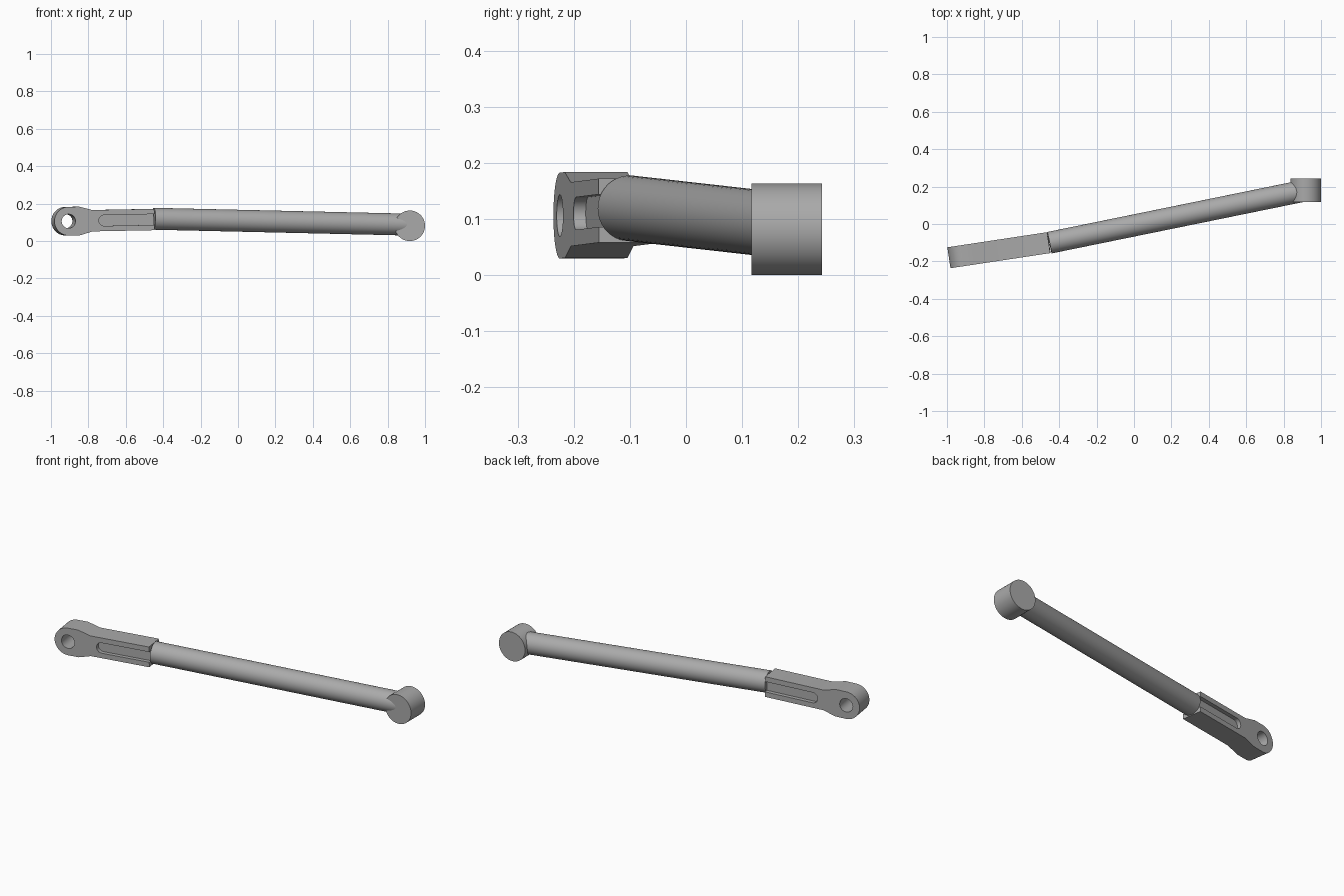
import bpy, bmesh
from math import sin, cos, pi, radians
from mathutils import Vector, Matrix

if "Cube" in bpy.data.objects:
    bpy.data.objects.remove(bpy.data.objects["Cube"], do_unlink=True)

COLOUR = (0.4, 0.4, 0.4, 1)
steel = bpy.data.materials.new("grey steel")
steel.use_nodes = True
steel.diffuse_color = COLOUR
steel.node_tree.nodes["Principled BSDF"].inputs["Base Color"].default_value = COLOUR


def finish(bm, name):
    bmesh.ops.recalc_face_normals(bm, faces=bm.faces)
    mesh = bpy.data.meshes.new(name)
    bm.to_mesh(mesh)
    bm.free()
    mesh.materials.append(steel)
    ob = bpy.data.objects.new(name, mesh)
    bpy.context.collection.objects.link(ob)
    return ob


def smooth(ob):
    bpy.ops.object.select_all(action='DESELECT')
    ob.select_set(True)
    bpy.context.view_layer.objects.active = ob
    bpy.ops.object.shade_smooth_by_angle(angle=radians(30))


def prism(name, outline, y0, y1):
    """Extrude an (x, z) outline from y0 to y1."""
    bm = bmesh.new()
    face = bm.faces.new([bm.verts.new((x, y0, z)) for x, z in outline])
    made = bmesh.ops.extrude_face_region(bm, geom=[face])["geom"]
    verts = [v for v in made if isinstance(v, bmesh.types.BMVert)]
    bmesh.ops.translate(bm, verts=verts, vec=(0, y1 - y0, 0))
    return finish(bm, name)


def cylinder(name, start, end, radius, sides=64):
    start, end = Vector(start), Vector(end)
    axis = end - start
    turn = axis.to_track_quat('Z', 'Y').to_matrix().to_4x4()
    bm = bmesh.new()
    bmesh.ops.create_cone(bm, cap_ends=True, segments=sides, radius1=radius,
                          radius2=radius, depth=axis.length,
                          matrix=Matrix.Translation((start + end) / 2) @ turn)
    return finish(bm, name)


def arc(cx, radius, a0, a1, steps):
    angles = [radians(a0 + (a1 - a0) * i / steps) for i in range(steps + 1)]
    return [(cx + radius * cos(a), radius * sin(a)) for a in angles]


# Clevis: rounded eye tapering to a straight arm, built about its eye centre
HALF, LENGTH, ARM = 0.0565, 0.464, 0.057
outline = arc(0, 0.0765, 90, 270, 32)
outline += [(0.06, -0.0765), (0.13, -ARM), (LENGTH, -ARM),
            (LENGTH, ARM), (0.13, ARM), (0.06, 0.0765)]
clevis = prism("clevis", outline, -HALF, HALF)

# Eye hole and a round-ended, open groove on each side
cutters = [cylinder("eye_cutter", (0, -0.1, 0), (0, 0.1, 0), 0.0375, 48)]
groove = arc(0.192, 0.029, 90, 270, 16) + [(0.5, -0.029), (0.5, 0.029)]
for side in (-1, 1):
    cutters.append(prism("groove_cutter", groove, side * (HALF - 0.022), side * 0.1))
bpy.context.view_layer.objects.active = clevis
for cutter in cutters:
    mod = clevis.modifiers.new("cut", 'BOOLEAN')
    mod.operation, mod.solver, mod.object = 'DIFFERENCE', 'EXACT', cutter
    bpy.ops.object.modifier_apply(modifier=mod.name)
    bpy.data.objects.remove(cutter, do_unlink=True)
clevis.data.transform(Matrix.Translation((-0.914, -0.169, 0.106))
                      @ Matrix.Rotation(radians(8.6), 4, 'Z')
                      @ Matrix.Rotation(radians(-1.1), 4, 'Y'))
smooth(clevis)

# Long round rod, running into the cross boss at its far end
rod = cylinder("rod", (-0.452, -0.1, 0.119), (0.9, 0.176, 0.088), 0.0585)
smooth(rod)

# Cross boss lying front to back
boss = cylinder("end_boss", (0.9185, 0.117, 0.0815), (0.9185, 0.242, 0.0815), 0.0815)
smooth(boss)
